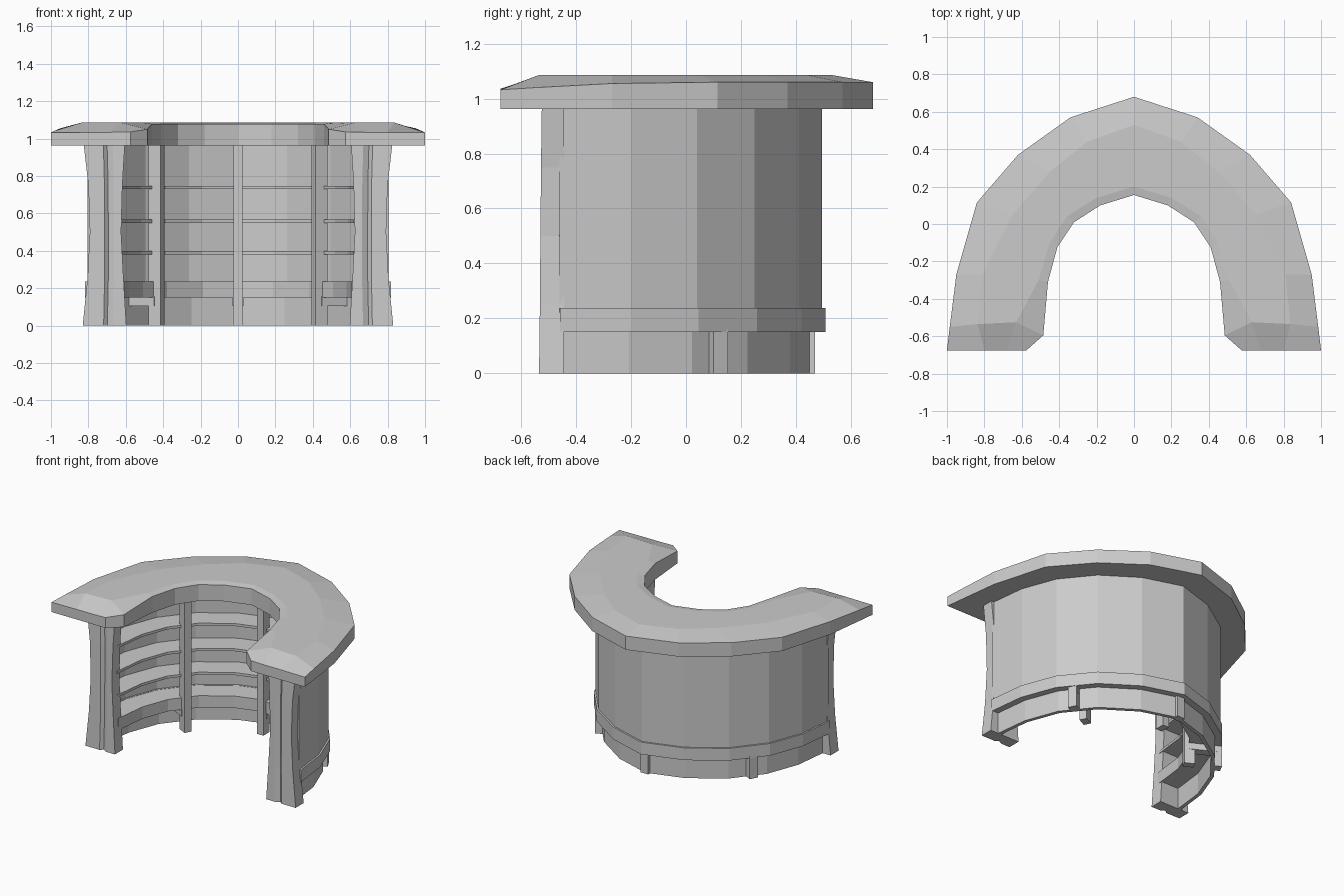
import bpy, bmesh
from math import atan2
from mathutils import Vector, Matrix

cube = bpy.data.objects.get("Cube")
if cube:
    bpy.data.objects.remove(cube)

grey = bpy.data.materials.new("plain grey")
grey.use_nodes = True
COLOUR = (0.6, 0.6, 0.6, 1)
grey.diffuse_color = COLOUR
grey.node_tree.nodes["Principled BSDF"].inputs["Base Color"].default_value = COLOUR


def finish(name, bm):
    bmesh.ops.recalc_face_normals(bm, faces=bm.faces)
    mesh = bpy.data.meshes.new(name)
    bm.to_mesh(mesh)
    bm.free()
    mesh.materials.append(grey)
    obj = bpy.data.objects.new(name, mesh)
    bpy.context.collection.objects.link(obj)
    return obj


def loft(name, sections):
    """Bridge closed cross-sections and cap both ends."""
    bm = bmesh.new()
    rings = [[bm.verts.new(p) for p in s] for s in sections]
    count = len(rings[0])
    for a, b in zip(rings, rings[1:]):
        for i in range(count):
            j = (i + 1) % count
            bm.faces.new((a[i], a[j], b[j], b[i]))
    bm.faces.new(rings[0])
    bm.faces.new(rings[-1])
    return finish(name, bm)


def mirrored(half):
    """Full path from a +x half that ends on the centre line."""
    return half + [(-x, y) for x, y in reversed(half[:-1])]


def offset(path, d):
    """Shift a path inward by d with mitred corners."""
    pts = [Vector(p) for p in path]
    dirs = [(b - a).normalized() for a, b in zip(pts, pts[1:])]
    norms = [Vector((-v.y, v.x)) for v in dirs]
    result = []
    for i, p in enumerate(pts):
        n0, n1 = norms[max(i - 1, 0)], norms[min(i, len(norms) - 1)]
        result.append(p + (n0 + n1) * d / (1 + n0.dot(n1)))
    return result


WALL = mirrored([(0.805, -0.46), (0.775, -0.2), (0.685, 0.04),
                 (0.515, 0.25), (0.275, 0.41), (0, 0.495)])


def band(name, d0, d1, z0, z1):
    """Sweep a rectangle along the wall line."""
    outer, inner = offset(WALL, d0), offset(WALL, d1)
    return loft(name, [[(o.x, o.y, z0), (o.x, o.y, z1), (i.x, i.y, z1), (i.x, i.y, z0)]
                       for o, i in zip(outer, inner)])


def box(name, centre, size, angle=0):
    bm = bmesh.new()
    mat = (Matrix.Translation(centre) @ Matrix.Rotation(angle, 4, 'Z')
           @ Matrix.Diagonal((*size, 1)))
    bmesh.ops.create_cube(bm, size=1, matrix=mat)
    return finish(name, bm)


# Curved wall, trim band, recessed base and shelves
band("wall", 0, 0.03, 0.2, 0.99)
band("trim_band", -0.012, 0.04, 0.15, 0.237)
band("base", 0.035, 0.06, 0, 0.16)
band("lower_shelf", 0.03, 0.2, 0.15, 0.235)
for n, z in enumerate((0.39, 0.56, 0.74)):
    band(f"shelf_{n + 1}", 0.02, 0.19, z - 0.01, z + 0.008)

# Counter top: stations from the centre to the front end
OUTER = [(0, 0.68), (0.34, 0.57), (0.62, 0.37), (0.84, 0.115),
         (0.95, -0.27), (0.985, -0.55), (1, -0.675)]
CREST_OUT = [(0, 0.53), (0.25, 0.44), (0.45, 0.28), (0.65, 0.05),
             (0.81, -0.27), (0.835, -0.535), (0.8, -0.675)]
CREST_IN = [(0, 0.2), (0.2, 0.14), (0.36, 0.04), (0.45, -0.1),
            (0.51, -0.3), (0.63, -0.525), (0.68, -0.675)]
INNER = [(0, 0.155), (0.18, 0.1), (0.32, 0.01), (0.41, -0.125),
         (0.46, -0.31), (0.485, -0.595), (0.575, -0.675)]
EDGE_Z = [1.06, 1.06, 1.06, 1.06, 1.055, 1.04, 1.032]
CREST_Z = [1.086] * 6 + [1.034]
LIP_Z = [1.078] * 5 + [1.05, 1.036]
BOTTOM = 0.962

half = []
for o, co, ci, i, ez, cz, lz in zip(OUTER, CREST_OUT, CREST_IN, INNER,
                                    EDGE_Z, CREST_Z, LIP_Z):
    half.append([(*o, BOTTOM), (*o, ez), (*co, cz), (*ci, cz), (*i, lz), (*i, BOTTOM)])
left = [[(-x, y, z) for x, y, z in s] for s in half[1:]]
loft("counter_top", half[::-1] + left)

# Inner posts with their braces and outer foot ribs
ARC_CENTRE = Vector((0, -0.2))
for name, post, rib in (("centre", (0, 0.285), (0, 0.445)),
                        ("left", (0.435, 0.03), (0.602, 0.115)),
                        ("right", (-0.435, 0.03), (-0.602, 0.115))):
    p, r = Vector(post), Vector(rib)
    out = r - ARC_CENTRE
    angle = atan2(out.y, out.x)
    mid = (p + r) / 2
    box(f"{name}_post", (p.x, p.y, 0.485), (0.07, 0.05, 0.97), angle)
    box(f"{name}_rib", (r.x, r.y, 0.08), (0.05, 0.06, 0.16), angle)
    box(f"{name}_brace", (mid.x, mid.y, 0.13), ((r - p).length, 0.06, 0.05), angle)

# Front end posts: waisted, with a shallow groove down the face
LEVELS = [(0, 0.597, 0.83, -0.535), (0.25, 0.612, 0.805, -0.532),
          (0.5, 0.625, 0.792, -0.53), (0.75, 0.618, 0.8, -0.528),
          (0.97, 0.605, 0.825, -0.525)]
for side, s in (("left", 1), ("right", -1)):
    sections = []
    for z, x0, x1, front in LEVELS:
        m = (x0 + x1) / 2 - 0.015
        outline = [(x0, front), (m - 0.03, front), (m, front + 0.018), (m + 0.02, front),
                   (x1, front), (x1, -0.445), (x0, -0.445)]
        sections.append([(s * x, y, z) for x, y in outline])
    loft(f"{side}_end_post", sections)
